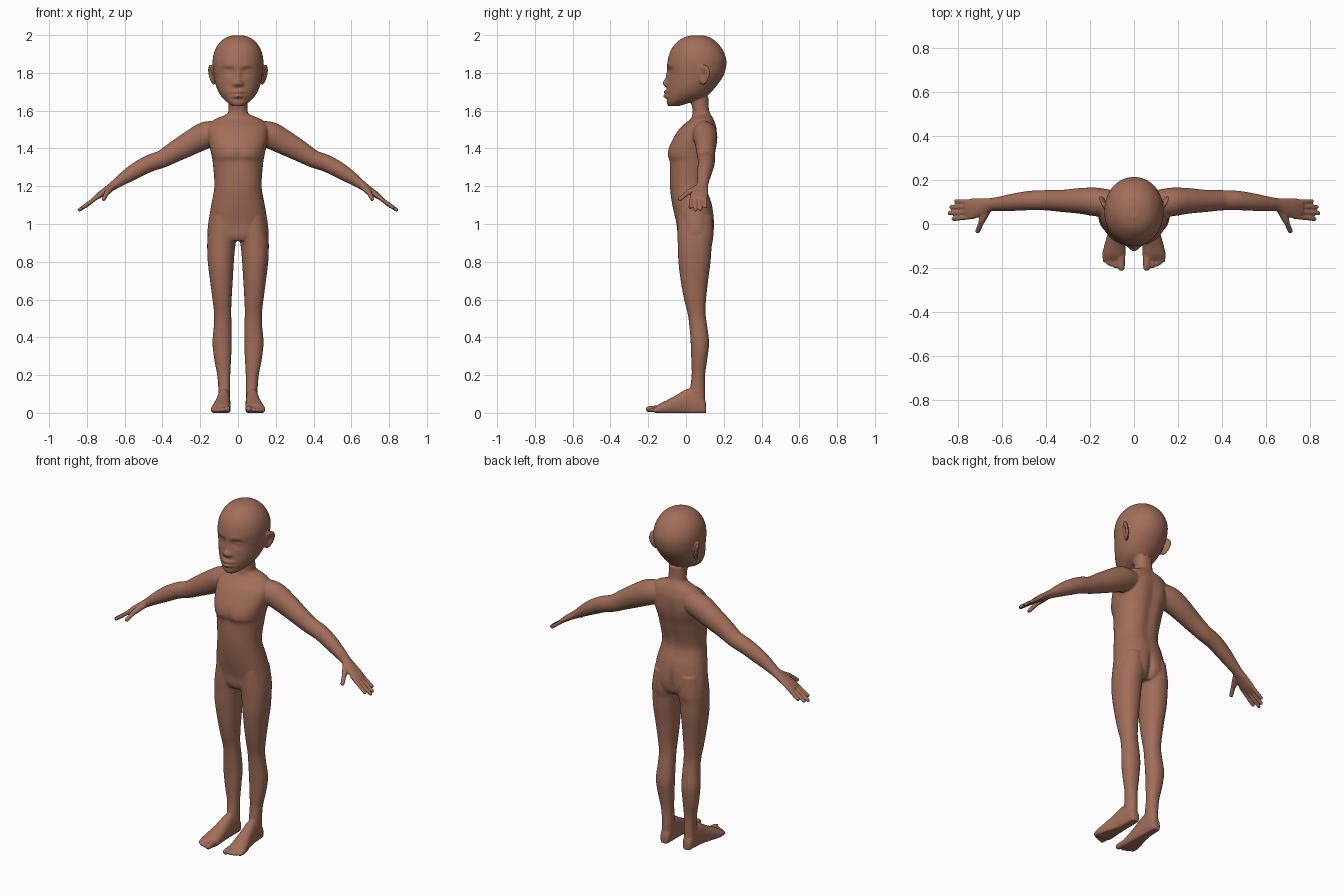
import bpy, bmesh, math
from mathutils import Vector, Matrix

bm = bmesh.new()


def spline(rows, steps):
    """Catmull-Rom interpolation of equal-length tuples."""
    out = []
    for i in range(len(rows) - 1):
        p = [rows[max(i - 1, 0)], rows[i], rows[i + 1], rows[min(i + 2, len(rows) - 1)]]
        for k in range(steps):
            t = k / steps
            out.append([0.5 * (2 * b + (c - a) * t + (2 * a - 5 * b + 4 * c - d) * t * t
                               + (3 * b - a - 3 * c + d) * t ** 3) for a, b, c, d in zip(*p)])
    out.append(list(rows[-1]))
    return out


def skin(rings):
    """Closed skin over a list of rings."""
    vs = [[bm.verts.new(p) for p in r] for r in rings]
    n = len(vs[0])
    for a, b in zip(vs, vs[1:]):
        for i in range(n):
            j = (i + 1) % n
            bm.faces.new((a[i], a[j], b[j], b[i]))
    bm.faces.new(vs[0][::-1])
    bm.faces.new(vs[-1])
    return [v for r in vs for v in r]


def power(c, e):
    return math.copysign(abs(c) ** (2 / e), c)


def slices(rows, s=1, along_y=False, e=2.2, n=48, steps=5):
    """Rounded slices; each row is height, x min, x max, depth min, depth max."""
    rings = []
    for h, a0, a1, b0, b1 in spline(rows, steps):
        ring = []
        for k in range(n):
            w = 2 * math.pi * k / n
            a = (a0 + a1) / 2 + (a1 - a0) / 2 * power(math.cos(w), e)
            b = (b0 + b1) / 2 + (b1 - b0) / 2 * power(math.sin(w), e)
            ring.append((s * a, h, max(b, 0)) if along_y else (s * a, b, h))
        rings.append(ring)
    return skin(rings)


def tube(rows, s, n=28, steps=5):
    """Oval tube; each row is x, y, z, thickness radius, width radius."""
    rows = spline(rows, steps)
    pts = [Vector(r[:3]) for r in rows]
    rings = []
    for i, r in enumerate(rows):
        t = (pts[min(i + 1, len(pts) - 1)] - pts[max(i - 1, 0)]).normalized()
        ref = Vector((0, 1, 0)) if abs(t.y) < 0.9 else Vector((1, 0, 0))
        v = t.cross(ref).normalized()
        u = v.cross(t)
        ring = []
        for k in range(n):
            w = 2 * math.pi * k / n
            p = pts[i] + v * (r[3] * math.cos(w)) + u * (r[4] * math.sin(w))
            ring.append((s * p.x, p.y, p.z))
        rings.append(ring)
    skin(rings)


def digit(p0, p1, r, s):
    """Finger or toe with a rounded tip."""
    p0, p1 = Vector(p0), Vector(p1)
    L = (p1 - p0).length
    rows = []
    for d, f in ((0, 1), (L * .5, .97), (L - r, .92), (L - r * .5, .78), (L - r * .15, .48), (L, .1)):
        rows.append((*(p0 + (p1 - p0) * (d / L)), r * f, r * f))
    tube(rows, s, 20, 3)


def dent(verts, spots, front=True):
    """Push the front or back in y with soft spots: x, z, dy, x spread, z spread."""
    for v in verts:
        if (v.co.y < 0.0) != front:
            continue
        x, z = abs(v.co.x), v.co.z
        v.co.y += sum(dy * math.exp(-((x - cx) / sx) ** 2 / 2 - ((z - cz) / sz) ** 2 / 2)
                      for cx, cz, dy, sx, sz in spots)


# Torso and neck
torso = [(1.67, .05, .02, .12), (1.61, .05, .035, .122), (1.585, .055, .035, .13),
         (1.568, .09, .033, .14), (1.55, .13, .02, .15), (1.51, .158, -.03, .163),
         (1.45, .158, -.07, .165), (1.40, .148, -.095, .16), (1.36, .14, -.10, .15),
         (1.32, .133, -.088, .14), (1.2, .125, -.085, .115), (1.1, .142, -.073, .14),
         (1.0, .158, -.053, .152), (.94, .16, -.045, .143), (.91, .14, -.03, .12)]
tv = slices([(z, -r, r, f, b) for z, r, f, b in torso])
dent(tv, [(0, 1.36, .01, .018, .04), (0, 1.0, .004, .02, .05)])
dent(tv, [(0, 1.32, -.010, .022, .14), (0, .97, -.022, .014, .05), (.08, 1.43, .005, .03, .04)], False)

# Head with face modelled by soft spots
head = [(1.999, .025, .03, .09), (1.986, .065, -.015, .13), (1.96, .097, -.05, .165),
        (1.92, .122, -.08, .195), (1.87, .134, -.096, .213), (1.82, .133, -.099, .21),
        (1.78, .127, -.097, .195), (1.74, .119, -.099, .168), (1.70, .104, -.103, .135),
        (1.67, .084, -.104, .10), (1.645, .058, -.103, .03), (1.625, .03, -.095, -.035)]
hv = slices([(z, -r, r, f, b) for z, r, f, b in head], e=2.05, n=160, steps=10)
dent(hv, [(.045, 1.84, -.004, .025, .01),                                    # brows
          (.05, 1.806, .017, .024, .014), (.054, 1.803, -.012, .017, .008),  # sockets, lids
          (.054, 1.799, .005, .018, .003),                                   # lid line
          (0, 1.78, -.010, .010, .025), (0, 1.746, -.022, .014, .013),       # nose
          (.019, 1.74, -.010, .008, .008), (0, 1.718, .004, .006, .008),
          (0, 1.699, -.017, .022, .007), (0, 1.676, -.018, .019, .007),      # lips
          (0, 1.688, .009, .026, .003), (0, 1.66, .005, .025, .006)])

for s in (1, -1):
    # Ear: dished oval
    ear = bmesh.ops.create_uvsphere(bm, u_segments=40, v_segments=30, radius=1)["verts"]
    m = (Matrix.Translation((.138, .094, 1.79)) @ Matrix.Rotation(math.radians(-24), 4, 'Z')
         @ Matrix.Rotation(math.radians(-10), 4, 'X') @ Matrix.Rotation(math.radians(8), 4, 'Y'))
    for v in ear:
        x, y, z = v.co
        x = x * .013
        if x > 0:
            x -= .014 * math.exp(-(y * y + z * z) / .3)
        y *= .034 * (1 + .18 * z)
        p = m @ Vector((x, y, z * .055))
        v.co = (s * p.x, p.y, p.z)

    # Arm and palm
    tube([(.10, .09, 1.485, .062, .062), (.17, .1, 1.47, .071, .065), (.24, .105, 1.435, .066, .059),
          (.33, .105, 1.385, .056, .05), (.40, .108, 1.345, .047, .046), (.47, .107, 1.32, .045, .044),
          (.54, .10, 1.283, .042, .040), (.60, .093, 1.245, .034, .034), (.65, .088, 1.21, .025, .030),
          (.69, .078, 1.183, .02, .04), (.735, .07, 1.152, .016, .046), (.765, .067, 1.13, .011, .044)],
         s, 40)
    # Fingers and thumb
    for y0, y1, x1, z1 in ((.034, .022, .828, 1.082), (.056, .049, .848, 1.069),
                           (.079, .077, .84, 1.073), (.101, .104, .818, 1.086)):
        digit((.725, y0, 1.157), (x1, y1, z1), .0108, s)
    digit((.665, .065, 1.195), (.70, .0, 1.16), .0165, s)
    digit((.69, .017, 1.172), (.715, -.04, 1.125), .0125, s)

    # Leg
    slices([(1.04, .01, .145, -.045, .14), (.94, .006, .16, -.045, .145), (.88, .015, .163, -.043, .136),
            (.8, .022, .16, -.04, .13), (.7, .028, .148, -.028, .117), (.6, .034, .135, -.01, .106),
            (.53, .036, .127, .008, .103), (.46, .034, .128, .018, .112), (.37, .033, .135, .025, .122),
            (.28, .037, .125, .028, .112), (.2, .041, .11, .03, .101), (.12, .041, .104, .02, .10),
            (.05, .042, .106, .01, .102)], s)
    # Foot: heel to ball
    slices([(.107, .058, .088, -.005, .04), (.098, .047, .10, -.012, .075), (.06, .042, .106, -.015, .12),
            (.01, .041, .11, -.015, .128), (-.05, .04, .122, -.015, .095), (-.10, .039, .136, -.015, .068),
            (-.14, .039, .143, -.012, .048), (-.165, .045, .14, -.005, .03)], s, along_y=True)
    # Toes
    for x, tip, r in ((.059, -.214, .0175), (.086, -.202, .0115), (.105, -.195, .011),
                      (.121, -.186, .0105), (.135, -.175, .010)):
        digit((x, -.13, .024), (x - .002, tip, r + .001), r, s)

bmesh.ops.recalc_face_normals(bm, faces=bm.faces)
raw = bpy.data.meshes.new("body_parts")
bm.to_mesh(raw)
bm.free()
body = bpy.data.objects.new("body", raw)
bpy.context.collection.objects.link(body)

# Fuse the parts into one smooth skin
fuse = body.modifiers.new("fuse", 'REMESH')
fuse.mode = 'VOXEL'
fuse.voxel_size = 0.005
soft = body.modifiers.new("soften", 'SMOOTH')
soft.factor = 0.5
soft.iterations = 4
dg = bpy.context.evaluated_depsgraph_get()
fused = bpy.data.meshes.new_from_object(body.evaluated_get(dg))
body.modifiers.clear()
body.data = fused
bpy.data.meshes.remove(raw)
for p in fused.polygons:
    p.use_smooth = True
    p.material_index = 0

# Skin colour
skin_mat = bpy.data.materials.new("brown_skin")
skin_mat.diffuse_color = (.36, .155, .10, 1)
fused.materials.clear()
fused.materials.append(skin_mat)
